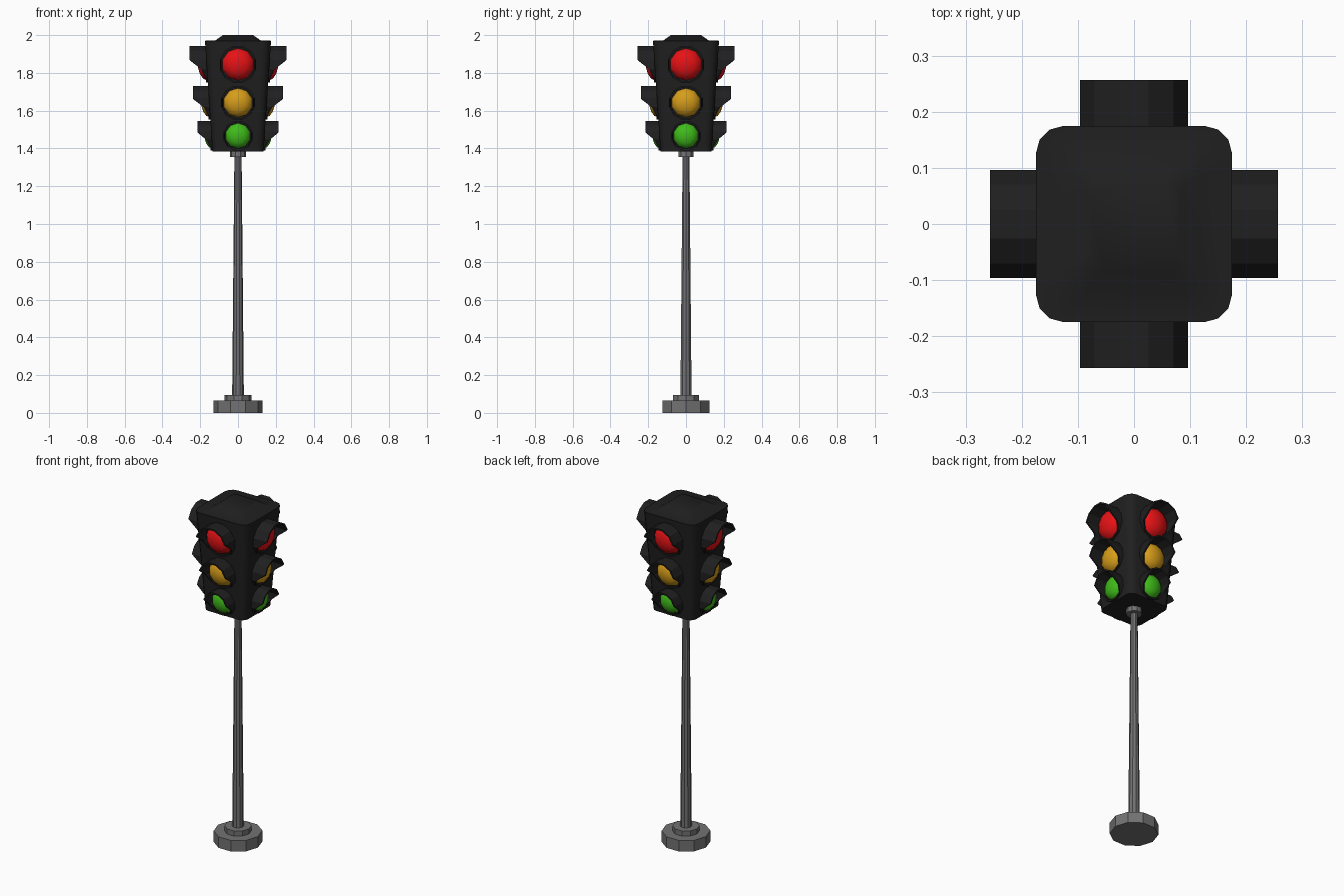
import bpy, bmesh, math
from mathutils import Matrix

if "Cube" in bpy.data.objects:
    bpy.data.objects.remove(bpy.data.objects["Cube"])


def material(name, rgb):
    m = bpy.data.materials.new(name)
    m.diffuse_color = (*rgb, 1)
    m.use_nodes = True
    m.node_tree.nodes["Principled BSDF"].inputs["Base Color"].default_value = m.diffuse_color
    return m


BLACK = material("housing black", (0.014, 0.014, 0.014))
GREY = material("pole grey", (0.17, 0.17, 0.17))
RED = material("red lens", (0.80, 0.006, 0.008))
AMBER = material("amber lens", (0.68, 0.34, 0.010))
GREEN = material("green lens", (0.05, 0.50, 0.010))


def make(name, verts, faces, mat, turn=0, smooth=None):
    me = bpy.data.meshes.new(name)
    me.from_pydata(verts, [], faces)
    me.transform(Matrix.Rotation(turn, 4, 'Z'))
    me.materials.append(mat)
    ob = bpy.data.objects.new(name, me)
    bpy.context.collection.objects.link(ob)
    if smooth:
        bpy.ops.object.select_all(action='DESELECT')
        ob.select_set(True)
        bpy.context.view_layer.objects.active = ob
        bpy.ops.object.shade_smooth_by_angle(angle=math.radians(smooth))
    return ob


def loft(name, rings, mat, **kw):
    """Join equal rings of points with quads and cap both ends."""
    n = len(rings[0])
    verts = [p for r in rings for p in r]
    faces = [(k*n + i, k*n + (i+1) % n, (k+1)*n + (i+1) % n, (k+1)*n + i)
             for k in range(len(rings) - 1) for i in range(n)]
    faces += [tuple(reversed(range(n))), tuple(range(len(verts) - n, len(verts)))]
    return make(name, verts, faces, mat, **kw)


def circle(r, z, n=10):
    return [(r*math.cos(math.tau*i/n), r*math.sin(math.tau*i/n), z) for i in range(n)]


def rounded_square(h, z, bevel, seg=3):
    pts = []
    for q in range(4):
        cx, cy = [(1, 1), (-1, 1), (-1, -1), (1, -1)][q]
        for s in range(seg + 1):
            a = math.pi/2*(q + s/seg)
            pts.append((cx*(h-bevel) + bevel*math.cos(a), cy*(h-bevel) + bevel*math.sin(a), z))
    return pts


# Stand: foot, foot ring, tapered pole, collar
loft("foot", [circle(.13, 0), circle(.13, .065)], GREY)
loft("foot_ring", [circle(.072, .06), circle(.072, .095)], GREY)
loft("pole", [circle(.031, .09), circle(.019, 1.37)], GREY)
loft("collar", [circle(.043, 1.355), circle(.043, 1.39)], GREY)

# Tapered housing with a low raised roof
Z0, Z1, H0, H1 = 1.385, 1.97, .135, .175
loft("housing", [rounded_square(H0, Z0, .038), rounded_square(H1, Z1, .05),
                 rounded_square(.12, 1.972, .035), rounded_square(.08, 2.0, .025)],
     BLACK, smooth=35)


def face_at(z):
    return H0 + (H1 - H0)*(z - Z0)/(Z1 - Z0)


TILT = (H1 - H0)/(Z1 - Z0)


def lens(name, z, r, depth, mat, turn):
    """Domed lens leaning with the housing face."""
    rings = []
    for t in (0, 28, 55, 78):
        c, s = math.cos(math.radians(t)), math.sin(math.radians(t))
        ring = []
        for i in range(10):
            a = math.tau*i/10 + math.pi/2
            dz = r*c*math.sin(a)
            ring.append((r*c*math.cos(a), -(face_at(z + dz) + depth*s), z + dz - TILT*depth*s))
        rings.append(ring)
    loft(name, rings, mat, turn=turn, smooth=40)


def visor(name, z, r, depth, turn):
    """Twelve-sided hood: long above, cut back to a thin rim below."""
    verts, n = [], 12
    for front in (0, 1):
        for i in range(n):
            a = math.radians(15 + 30*i)
            dz = r*math.sin(a)
            length = depth if i < 6 else (.03 if i in (6, 11) else .01)
            base = face_at(z + dz)
            out = max(face_at(z + r) + depth, 0) if i < 6 else base + length
            verts.append((r*math.cos(a), -(out if front else base - .01), z + dz))
    faces = [(i, (i+1) % n, n + (i+1) % n, n + i) for i in range(n)]
    ob = make(name, verts, faces, BLACK, turn=turn)
    mod = ob.modifiers.new("thickness", 'SOLIDIFY')
    mod.thickness, mod.offset = .009, -1


# Three signals on each of the four sides, smaller toward the bottom
signals = [("red", RED, 1.845, .085, .100, .083),
           ("amber", AMBER, 1.642, .077, .092, .080),
           ("green", GREEN, 1.467, .067, .080, .068)]
for k, side in enumerate(("front", "right", "back", "left")):
    for colour, mat, z, r, hood_r, hood_d in signals:
        lens(f"{colour}_lens_{side}", z, r, r*.55, mat, k*math.pi/2)
        visor(f"{colour}_visor_{side}", z, hood_r, hood_d, k*math.pi/2)
